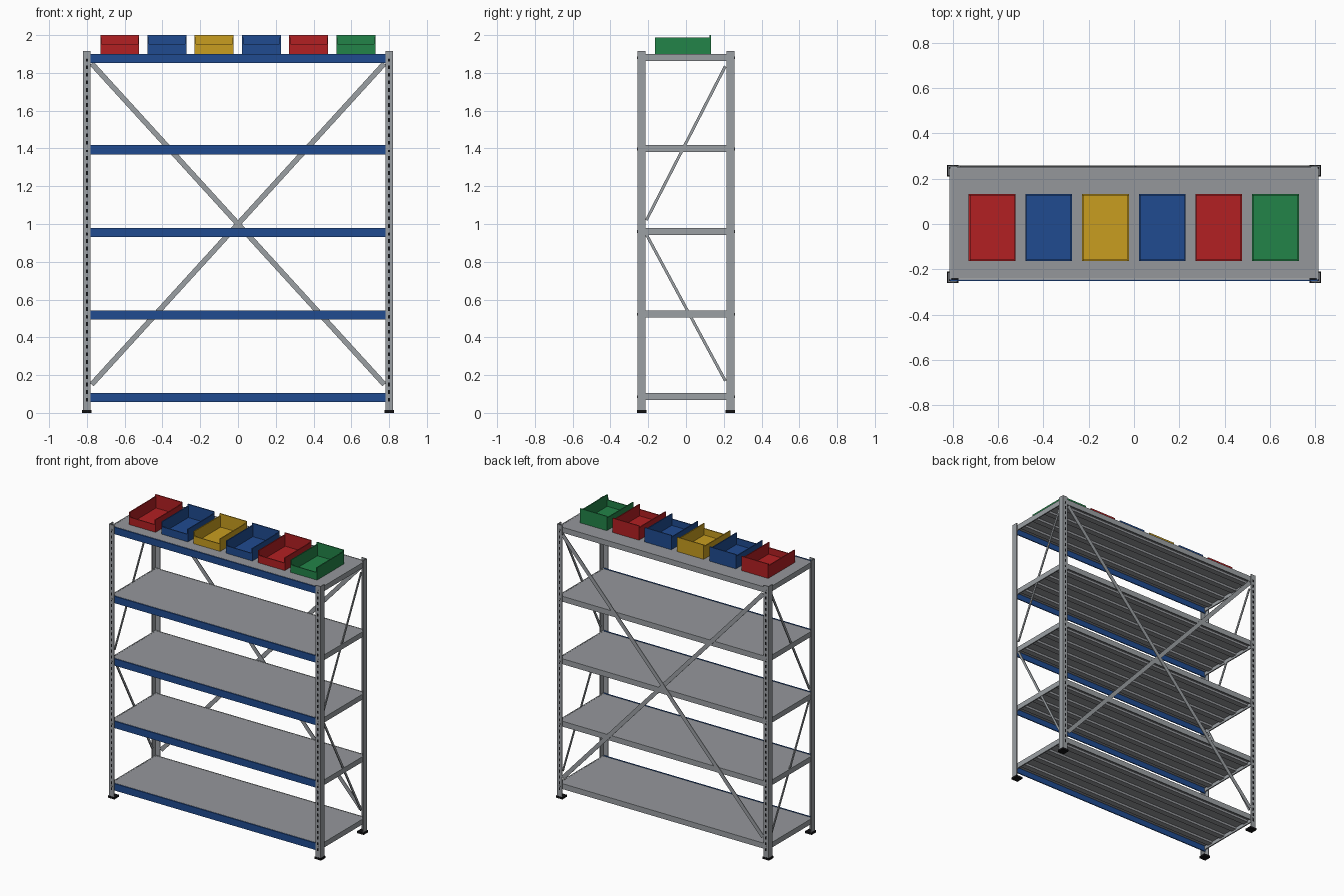
import bpy, bmesh, math
from mathutils import Matrix, Vector

cube = bpy.data.objects.get("Cube")
if cube:
    bpy.data.objects.remove(cube, do_unlink=True)


def material(name, rgb):
    m = bpy.data.materials.new(name)
    m.use_nodes = True
    m.diffuse_color = (*rgb, 1)
    bsdf = m.node_tree.nodes["Principled BSDF"]
    bsdf.inputs["Base Color"].default_value = (*rgb, 1)
    bsdf.inputs["Roughness"].default_value = 0.6
    return m


STEEL = material("galvanised steel", (0.33, 0.35, 0.37))
PANEL = material("shelf grey", (0.30, 0.31, 0.33))
BLACK = material("black", (0.006, 0.006, 0.007))
BLUE = material("blue", (0.014, 0.07, 0.28))
RED = material("red", (0.45, 0.014, 0.016))
YELLOW = material("yellow", (0.58, 0.34, 0.014))
GREEN = material("green", (0.016, 0.23, 0.065))


def finish(name, bm, mat):
    mesh = bpy.data.meshes.new(name)
    bm.to_mesh(mesh)
    bm.free()
    mesh.materials.append(mat)
    obj = bpy.data.objects.new(name, mesh)
    bpy.context.collection.objects.link(obj)
    return obj


def add_box(bm, lo, hi):
    lo, hi = Vector(lo), Vector(hi)
    size = hi - lo
    mat = Matrix.Translation((lo + hi) / 2) @ Matrix.Diagonal((*size, 1))
    bmesh.ops.create_cube(bm, size=1, matrix=mat)


def boxes(name, mat, *pairs):
    bm = bmesh.new()
    for lo, hi in pairs:
        add_box(bm, lo, hi)
    return finish(name, bm, mat)


def strap(name, a, b, width, thick, normal):
    """Flat bar from a to b whose thin direction is normal."""
    a, b, n = Vector(a), Vector(b), Vector(normal)
    d = b - a
    length = d.length
    d.normalize()
    rot = Matrix((d, n.cross(d), n)).transposed().to_4x4()
    m = Matrix.Translation((a + b) / 2) @ rot @ Matrix.Diagonal((length, width, thick, 1))
    bm = bmesh.new()
    bmesh.ops.create_cube(bm, size=1, matrix=m)
    return finish(name, bm, STEEL)


X, Y = 0.82, 0.257          # outer faces of the uprights
TOP = 1.915
GAUGE = 0.006
LEVELS = [0.106 + 0.437 * i for i in range(4)] + [1.9]


def span(s, a, b):
    return sorted((s * a, s * b))


# Uprights: L-shaped angle posts with slots, bolts and foot plates
for sx, side in ((1, "left"), (-1, "right")):
    for sy, end in ((-1, "front"), (1, "back")):
        tag = f"{end}_{side}"
        x0, x1 = span(sx, 0.78, X)
        y0, y1 = span(sy, 0.215, Y)
        fy0, fy1 = span(sy, Y - GAUGE, Y)
        fx0, fx1 = span(sx, X - GAUGE, X)
        boxes(tag + "_post", STEEL,
              ((x0, fy0, 0.01), (x1, fy1, TOP)),
              ((fx0, y0, 0.01), (fx1, y1, TOP)))
        p0, p1 = span(sx, 0.775, 0.825)
        q0, q1 = span(sy, 0.21, 0.26)
        boxes(tag + "_foot", BLACK, ((p0, q0, 0), (p1, q1, 0.014)))
        c = sx * 0.799
        h0, h1 = span(sy, Y - 0.002, Y + 0.001)
        boxes(tag + "_slots", BLACK, *[
            ((c - 0.005, h0, 0.06 + 0.04 * i), (c + 0.005, h1, 0.08 + 0.04 * i))
            for i in range(46)])
        # Bolt heads where the beams meet the post
        bm = bmesh.new()
        for z in LEVELS:
            m = Matrix.Translation((c, sy * (Y + 0.001), z - 0.02)) @ Matrix.Rotation(math.pi / 2, 4, "X")
            bmesh.ops.create_cone(bm, cap_ends=True, segments=6, radius1=0.007,
                                  radius2=0.007, depth=0.004, matrix=m)
        finish(tag + "_bolts", bm, STEEL)

# Shelves: panel with stiffening ribs, front, back and side beams
for n, z in enumerate(LEVELS, 1):
    tag = f"shelf_{n}"
    boxes(tag + "_panel", PANEL, ((-0.812, -0.24, z - 0.012), (0.812, 0.25, z - 0.001)))
    boxes(tag + "_ribs", PANEL, *[
        ((-0.8, y - 0.02, z - 0.028), (0.8, y + 0.02, z - 0.011))
        for y in (-0.18, -0.06, 0.06, 0.18)])
    boxes(tag + "_front_beam", BLUE, ((-0.812, -0.251, z - 0.048), (0.812, -0.244, z)))
    boxes(tag + "_back_beam", STEEL, ((-0.812, 0.244, z - 0.038), (0.812, 0.251, z)))
    for s, side in ((1, "left"), (-1, "right")):
        a, b = span(s, 0.805, 0.813)
        boxes(f"{tag}_{side}_beam", STEEL, ((a, -0.245, z - 0.037), (b, 0.245, z)))

# Cross bracing on the back and diagonal ties on both sides
strap("back_brace_rising", (-0.775, 0.256, 0.15), (0.775, 0.256, 1.85), 0.028, 0.004, (0, 1, 0))
strap("back_brace_falling", (-0.775, 0.253, 1.85), (0.775, 0.253, 0.15), 0.028, 0.004, (0, 1, 0))
for s, side in ((1, "left"), (-1, "right")):
    x = s * 0.808
    strap(side + "_upper_tie", (x, -0.21, 1.02), (x, 0.208, 1.835), 0.015, 0.006, (1, 0, 0))
    strap(side + "_lower_tie", (x, -0.21, 0.945), (x, 0.208, 0.17), 0.015, 0.006, (1, 0, 0))

# Open storage bins: low front wall, taller back wall
WALL = 0.007
for i, mat in enumerate((RED, BLUE, YELLOW, BLUE, RED, GREEN)):
    c = -0.626 + 0.25 * i
    x0, x1, y0, y1, z = c - 0.103, c + 0.103, -0.164, 0.132, 1.9
    boxes(f"bin_{i + 1}", mat,
          ((x0, y0, z), (x1, y1, z + WALL)),
          ((x0, y0, z), (x0 + WALL, y1, z + 0.087)),
          ((x1 - WALL, y0, z), (x1, y1, z + 0.087)),
          ((x0, y0, z), (x1, y0 + WALL, z + 0.052)),
          ((x0, y1 - WALL, z), (x1, y1, 2.0)))
